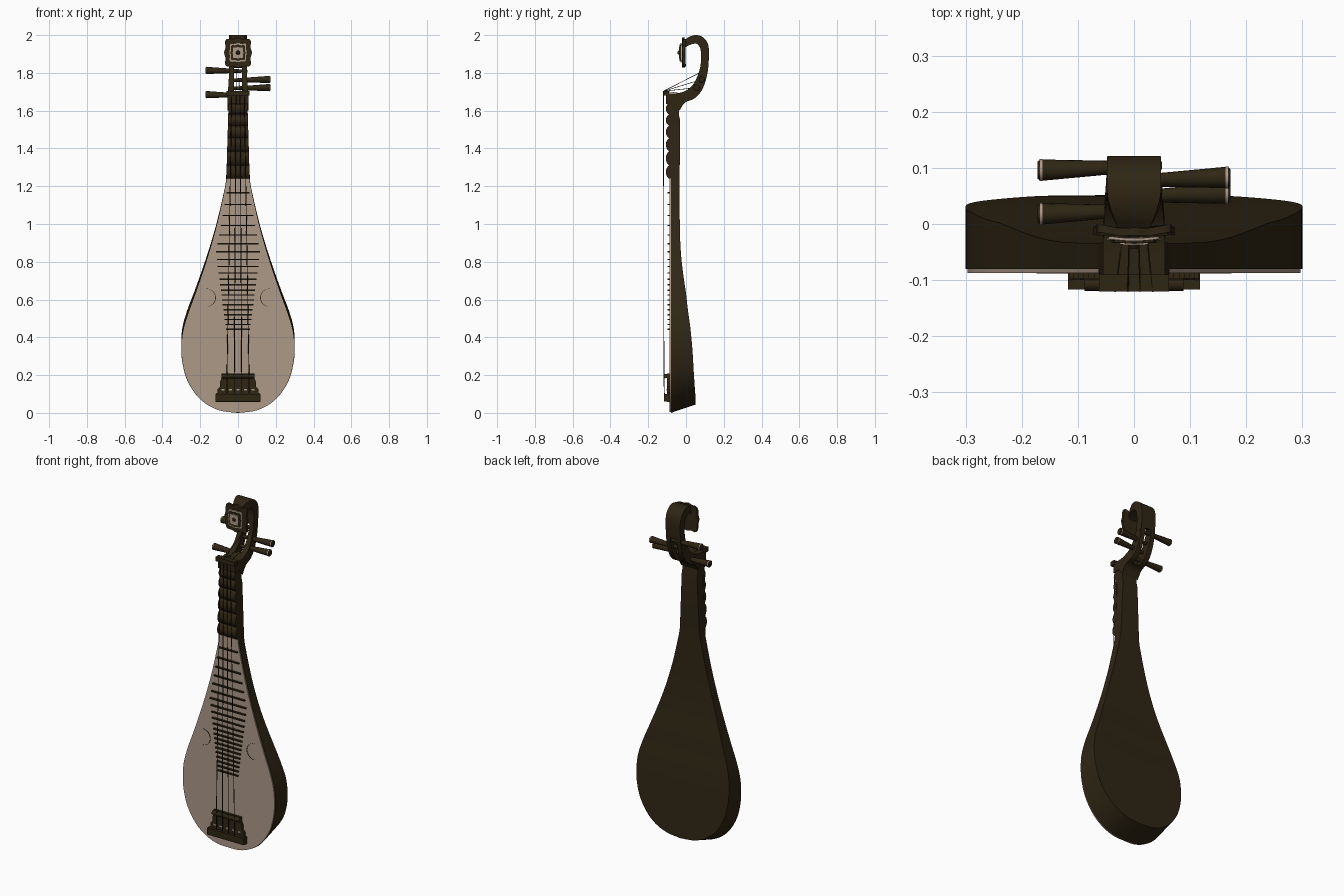
import bpy, bmesh, math
from mathutils import Vector

if "Cube" in bpy.data.objects:
    bpy.data.objects.remove(bpy.data.objects["Cube"])


def material(name, rgb):
    m = bpy.data.materials.new(name)
    m.diffuse_color = (*rgb, 1)
    m.use_nodes = True
    m.node_tree.nodes["Principled BSDF"].inputs["Base Color"].default_value = m.diffuse_color
    return m


DARK = material("dark wood", (0.028, 0.019, 0.007))
PALE = material("pale soundboard", (0.42, 0.32, 0.25))


def finish(name, bm, mat, smooth=True):
    bmesh.ops.remove_doubles(bm, verts=bm.verts, dist=1e-5)
    bmesh.ops.recalc_face_normals(bm, faces=bm.faces)
    me = bpy.data.meshes.new(name)
    bm.to_mesh(me)
    bm.free()
    ob = bpy.data.objects.new(name, me)
    bpy.context.collection.objects.link(ob)
    me.materials.append(mat)
    if smooth:
        bpy.ops.object.select_all(action='DESELECT')
        ob.select_set(True)
        bpy.context.view_layer.objects.active = ob
        bpy.ops.object.shade_smooth_by_angle(angle=math.radians(35))
    return ob


def spline(pts, n=6):
    """Catmull-Rom through points of any dimension."""
    P = [Vector(p) for p in pts]
    P = [2 * P[0] - P[1]] + P + [2 * P[-1] - P[-2]]
    out = []
    for i in range(1, len(P) - 2):
        a, b, c, d = P[i - 1:i + 3]
        for k in range(n):
            t = k / n
            out.append(0.5 * (2 * b + (c - a) * t + (2 * a - 5 * b + 4 * c - d) * t * t
                              + (3 * b - a - 3 * c + d) * t ** 3))
    return out + [P[-2]]


def loft(name, rows, mat):
    """Rows of (x left, x right, (y, z) front, (y, z) back)."""
    bm = bmesh.new()
    R = [[bm.verts.new(c) for c in ((l, *f), (r, *f), (r, *b), (l, *b))] for l, r, f, b in rows]
    for A, B in zip(R, R[1:]):
        for j in range(4):
            k = (j + 1) % 4
            bm.faces.new((A[j], A[k], B[k], B[j]))
    bm.faces.new(R[0])
    bm.faces.new(R[-1])
    return finish(name, bm, mat)


def plate(name, outline, y0, y1, mat):
    """Closed (x, z) outline extruded along y."""
    bm = bmesh.new()
    f = [bm.verts.new((x, y0, z)) for x, z in outline]
    b = [bm.verts.new((x, y1, z)) for x, z in outline]
    bm.faces.new(f)
    bm.faces.new(b)
    for i in range(len(f)):
        j = (i + 1) % len(f)
        bm.faces.new((f[i], f[j], b[j], b[i]))
    return finish(name, bm, mat)


def box(name, x0, x1, y0, y1, z0, z1, mat):
    return plate(name, [(x0, z0), (x1, z0), (x1, z1), (x0, z1)], y0, y1, mat)


def rod(name, a, b, r1, r2, mat, seg=16):
    a, b = Vector(a), Vector(b)
    bm = bmesh.new()
    bmesh.ops.create_cone(bm, cap_ends=True, segments=seg, radius1=r1, radius2=r2, depth=(b - a).length)
    q = (b - a).to_track_quat('Z', 'Y')
    for v in bm.verts:
        v.co = q @ v.co + (a + b) / 2
    return finish(name, bm, mat)


# Teardrop body: half width, height, back depth
body = [(0, 0, .052), (.09, .011, .051), (.165, .045, .05), (.225, .1, .046), (.272, .18, .041),
        (.295, .27, .036), (.3, .35, .03), (.293, .43, .022), (.268, .52, .01), (.235, .61, 0),
        (.2, .71, -.014), (.167, .81, -.025), (.137, .91, -.031), (.11, 1.01, -.033),
        (.087, 1.11, -.034), (.068, 1.2, -.034), (.06, 1.26, -.034)]
curve = spline(body)
curve[0].z = .052


def back_z(z):
    return z + .045 * max(0, 1 - z / 1.2)


loft("body", [(-max(w, 0), max(w, 0), (-.08, z), (yb, back_z(z))) for w, z, yb in curve], DARK)
board = [(max(w - .003, 0), z) for w, z, _ in curve if .003 < z < 1.252]
plate("soundboard", board + [(-w, z) for w, z in reversed(board)], -.087, -.079, PALE)

# Neck
loft("neck", [(-w, w, (-.088, z), (yb, z)) for w, z, yb in
              [(.063, 1.24, -.034), (.056, 1.4, -.032), (.05, 1.55, -.031), (.05, 1.58, -.038),
               (.05, 1.62, -.036), (.052, 1.68, -.02)]], DARK)

# Scalloped wedge frets on the neck
peaks = [1.24, 1.31, 1.385, 1.455, 1.52, 1.58, 1.64]
rows = []
for a, b in zip(peaks, peaks[1:]):
    for k in range(8):
        z = a + (b - a) * k / 8
        w = .062 - .03 * (z - 1.24)
        rows.append((-w, w, (-.09 - .017 * math.sin(math.pi * k / 8) ** .7, z), (-.08, z)))
rows.append((-.05, .05, (-.09, 1.64), (-.08, 1.64)))
loft("neck_wedges", rows, DARK)

# Nut block
box("nut_block", -.055, .055, -.105, -.02, 1.635, 1.69, DARK)
box("nut", -.062, .062, -.12, -.09, 1.68, 1.705, DARK)

# Curled head: inner y, z; outer y, z; half width
head = [(-.1, 1.69, -.035, 1.60, .055), (-.03, 1.695, -.005, 1.643, .055), (.02, 1.72, .045, 1.665, .052),
        (.05, 1.76, .085, 1.71, .049), (.073, 1.82, .112, 1.79, .047), (.08, 1.88, .121, 1.88, .047),
        (.075, 1.93, .117, 1.95, .048), (.058, 1.953, .088, 1.99, .048), (.035, 1.953, .05, 2.0, .047),
        (.008, 1.942, .012, 1.988, .036), (-.018, 1.925, -.022, 1.96, .022)]
hc = spline(head, 5)


def head_rows(pts, side=0):
    if side:
        return [(side * .02, side * p[4], (p[0], p[1]), (p[2], p[3])) for p in pts]
    return [(-p[4], p[4], (p[0], min(p[1], 2)), (p[2], min(p[3], 2))) for p in pts]


# Solid heel and curl, with an open string slot between two cheeks
loft("head_heel", head_rows(hc[:8]), DARK)
for s in (-1, 1):
    loft("pegbox_cheek", head_rows(hc[7:23], s), DARK)
loft("head_curl", head_rows(hc[22:]), DARK)

# Head ornament: lobed curved plate, pale inset and boss
def lobed(r, amp):
    pts = []
    for i in range(64):
        a = 2 * math.pi * i / 64
        q = r / (abs(math.cos(a)) ** 5 + abs(math.sin(a)) ** 5) ** .2 * (1 + amp * math.cos(8 * a))
        pts.append((q * math.cos(a), 1.907 + 1.08 * q * math.sin(a)))
    return pts


for name, r, amp, y0, y1, mat in [("ornament", .07, .05, -.03, -.016, DARK),
                                  ("ornament_inset", .047, .03, -.034, -.029, PALE),
                                  ("ornament_ring", .038, .05, -.037, -.033, DARK),
                                  ("ornament_centre", .027, .06, -.039, -.036, PALE)]:
    ob = plate(name, lobed(r, amp), y0, y1, mat)
    for v in ob.data.vertices:
        v.co.y += 2.0 * v.co.x ** 2 + 1.5 * (v.co.z - 1.907) ** 2
rod("ornament_boss", (0, -.036, 1.907), (0, -.044, 1.907), .012, .007, DARK)

# Tuning pegs
pegs = [(-1, .096, 1.813), (1, .083, 1.765), (1, .055, 1.722), (-1, .018, 1.685)]
for s, y, z in pegs:
    rod("tuning_peg", (s * .165, y, z), (-s * .05, y - s * .008, z - .004), .019, .007, DARK)
    rod("peg_band", (s * .163, y, z), (s * .168, y, z), .0198, .0198, PALE)
    rod("peg_cap", (s * .167, y, z), (s * .172, y, z), .019, .015, DARK)

# Frets on the soundboard
z, gap = 1.165, .062
while z > .42:
    if z > .85:
        w = .06 + (1.165 - z) * .18
    else:
        w = .117 - (.85 - z) * .13
    box("fret", -w, w, -.097, -.086, z - .0035, z + .0035, DARK)
    z -= gap
    gap = max(gap * .93, .026)

# Crescent sound holes
for s in (-1, 1):
    outer, inner = [], []
    for i in range(17):
        a = math.radians(-100 + 200 * i / 16)
        outer.append((s * (.165 - .048 * math.cos(a)), .61 + .048 * math.sin(a)))
        t = .0035 * math.cos(a * .88)
        inner.append((s * (.165 - (.048 - t) * math.cos(a)), .61 + (.048 - t) * math.sin(a)))
    plate("sound_hole", outer + inner[-2:0:-1], -.0885, -.0865, DARK)

# Stepped bridge
half = [(.118, .057), (.118, .1), (.108, .108), (.108, .125), (.095, .14), (.095, .165),
        (.088, .18), (.088, .208)]
plate("bridge", half + [(-x, q) for x, q in reversed(half)], -.1, -.086, DARK)
box("bridge_foot", -.118, .118, -.117, -.09, .06, .1, DARK)
rod("bridge_roll", (-.088, -.107, .195), (.088, -.107, .195), .012, .012, DARK)
for i in range(5):
    x = -.08 + .04 * i
    box("bridge_inlay", x - .008, x + .008, -.102, -.099, .118, .126, PALE)

# Strings, running over the nut to the pegs
for i, (s, y, z) in enumerate([pegs[3], pegs[0], pegs[1], pegs[2]]):
    k = i - 1.5
    foot, nut = (k * .039, -.117, .19), (k * .022, -.119, 1.703)
    rod("string", foot, nut, .0022, .0022, DARK, 6)
    rod("string_tail", (k * .039, -.114, .08), foot, .0022, .0022, DARK, 6)
    rod("string_end", nut, (k * .01, y, z), .0016, .0016, DARK, 6)
